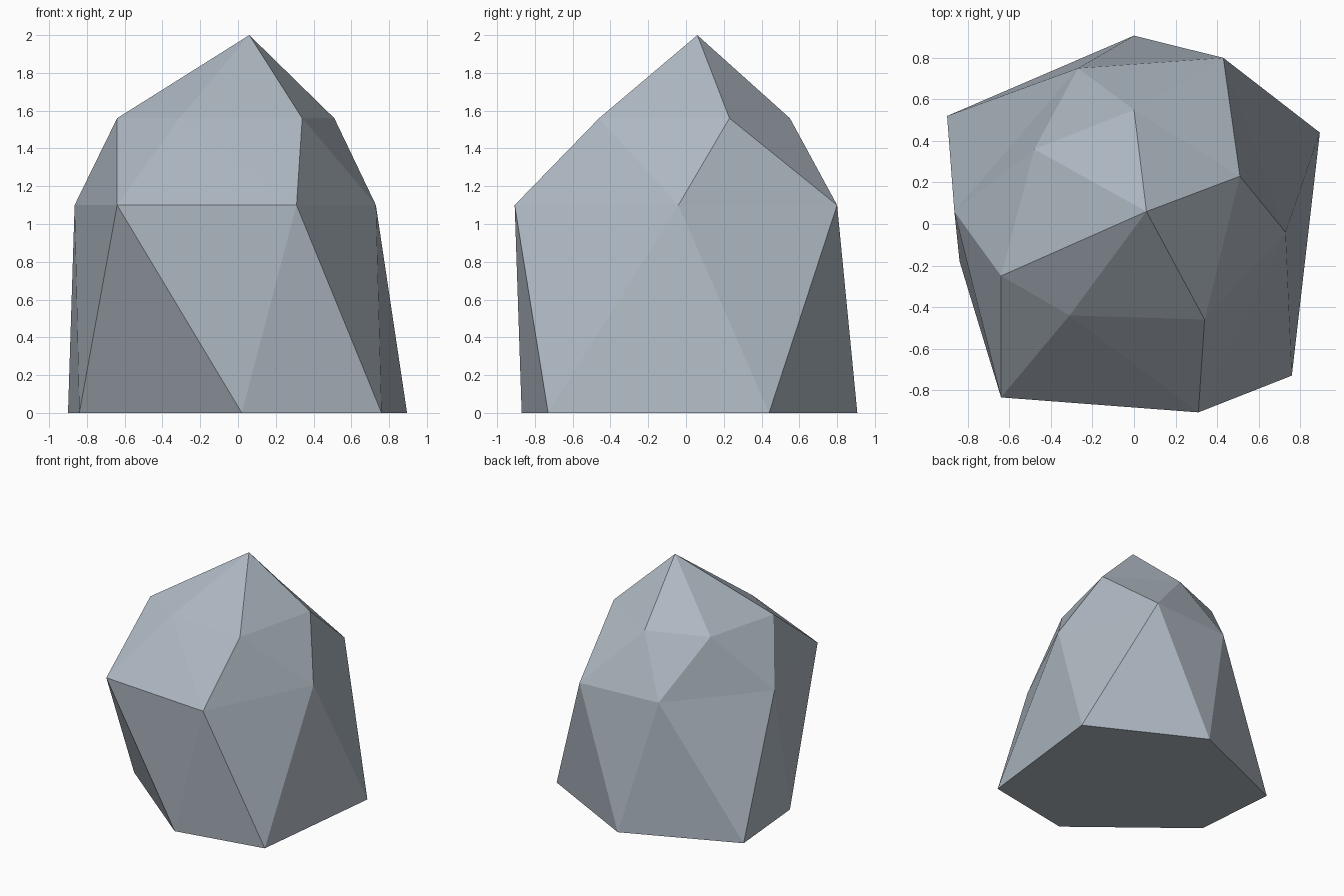
import bpy
import bmesh

cube = bpy.data.objects.get("Cube")
if cube:
    bpy.data.objects.remove(cube, do_unlink=True)

# Stone colour
stone = bpy.data.materials.new("blue_grey_stone")
stone.use_nodes = True
colour = (0.42, 0.476, 0.533, 1)
stone.diffuse_color = colour
bsdf = next(n for n in stone.node_tree.nodes if n.type == 'BSDF_PRINCIPLED')
bsdf.inputs["Base Color"].default_value = colour

# Irregular six-sided outlines, each turned half a step from the one below
base = [(0.02, -0.87), (0.76, -0.73), (0.895, 0.44), (0, 0.907), (-0.9, 0.52), (-0.84, -0.18)]
waist = [(0.31, -0.907), (0.73, -0.04), (0.43, 0.8), (-0.27, 0.75), (-0.865, 0.06), (-0.64, -0.835)]
shoulder = [(0.34, -0.46), (0.51, 0.23), (0, 0.55), (-0.48, 0.36), (-0.64, -0.25), (-0.31, -0.44)]

bm = bmesh.new()


def ring(outline, z):
    return [bm.verts.new((x, y, z)) for x, y in outline]


def zigzag(lower, upper):
    """Join two rings with a band of alternating triangles."""
    n = len(lower)
    for i in range(n):
        j = (i + 1) % n
        bm.faces.new((lower[i], lower[j], upper[i]))
        bm.faces.new((upper[i], lower[j], upper[j]))


bottom = ring(base, 0)
middle = ring(waist, 1.10)
top = ring(shoulder, 1.56)
peak = bm.verts.new((0.06, 0.06, 2))

# Flat underside, lower facets, upper facets, pointed cap
bm.faces.new(bottom[::-1])
zigzag(bottom, middle)
zigzag(middle, top)
for i, v in enumerate(top):
    bm.faces.new((v, top[(i + 1) % len(top)], peak))

bmesh.ops.recalc_face_normals(bm, faces=bm.faces)
mesh = bpy.data.meshes.new("boulder")
bm.to_mesh(mesh)
bm.free()
mesh.materials.append(stone)
boulder = bpy.data.objects.new("boulder", mesh)
bpy.context.scene.collection.objects.link(boulder)
